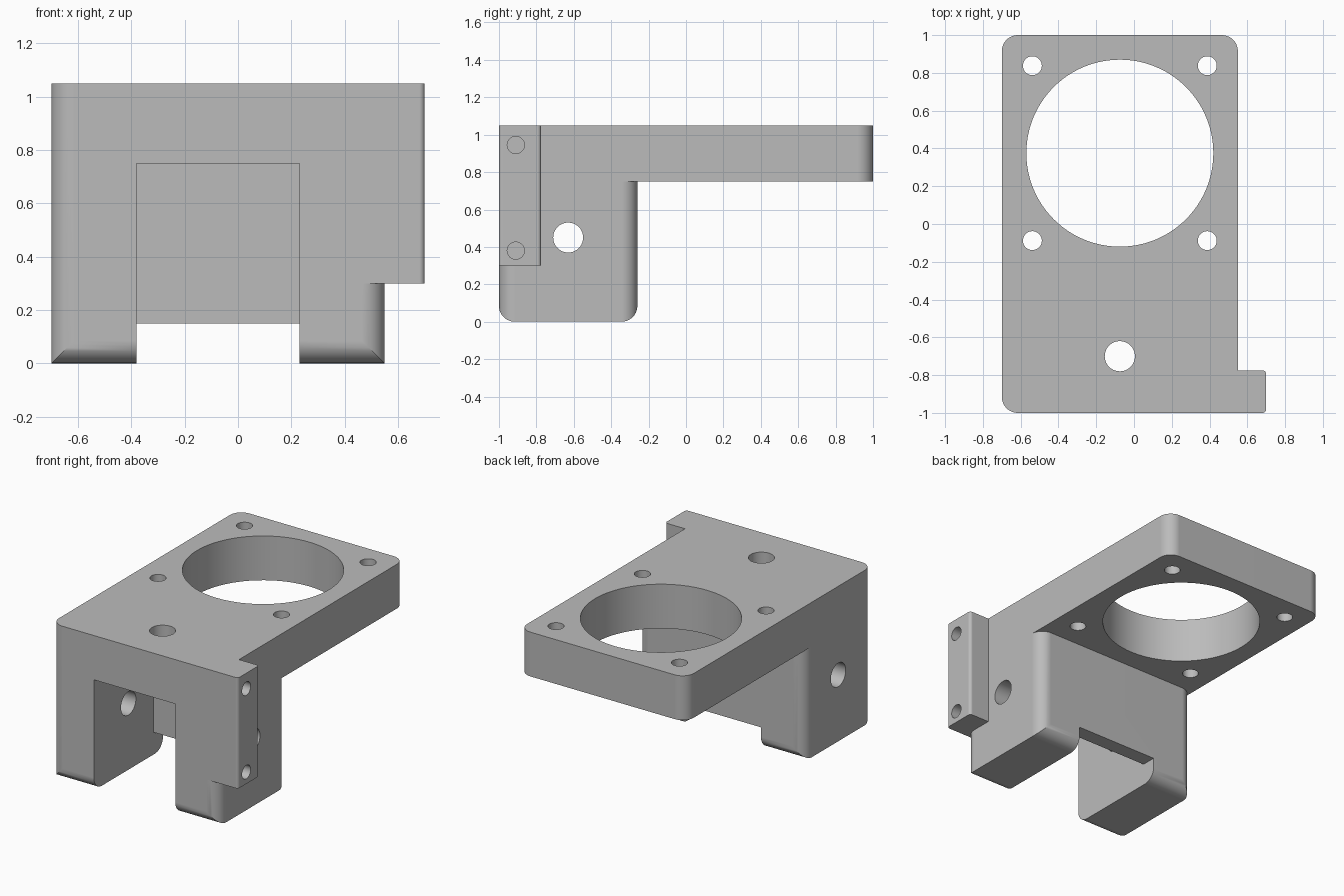
import bpy, bmesh, math
from mathutils import Vector

cube = bpy.data.objects.get("Cube")
if cube:
    bpy.data.objects.remove(cube, do_unlink=True)

grey = bpy.data.materials.new("plain_grey")
grey.use_nodes = True
colour = (0.5, 0.5, 0.5, 1)
grey.diffuse_color = colour
grey.node_tree.nodes["Principled BSDF"].inputs["Base Color"].default_value = colour


def prism(name, outline, w0, w1, axis="z"):
    """Extrude a 2D outline along z, or along x (outline then lies in y, z)."""
    place = (lambda u, v, w: (u, v, w)) if axis == "z" else (lambda u, v, w: (w, u, v))
    bm = bmesh.new()
    face = bm.faces.new([bm.verts.new(place(u, v, w0)) for u, v in outline])
    top = bmesh.ops.extrude_face_region(bm, geom=[face])["geom"]
    moved = [g for g in top if isinstance(g, bmesh.types.BMVert)]
    bmesh.ops.translate(bm, verts=moved, vec=Vector(place(0, 0, w1 - w0)))
    bmesh.ops.recalc_face_normals(bm, faces=bm.faces)
    mesh = bpy.data.meshes.new(name)
    bm.to_mesh(mesh)
    bm.free()
    mesh.materials.append(grey)
    obj = bpy.data.objects.new(name, mesh)
    bpy.context.collection.objects.link(obj)
    return obj


def rounded(u0, u1, v0, v1, radii, steps=10):
    """Rectangle outline; radii go lower left, lower right, upper right, upper left."""
    corners = [(u0, v0, 1, 1), (u1, v0, -1, 1), (u1, v1, -1, -1), (u0, v1, 1, -1)]
    points = []
    for i, ((u, v, su, sv), r) in enumerate(zip(corners, radii)):
        if r == 0:
            points.append((u, v))
            continue
        for k in range(steps + 1):
            a = math.pi * (1 + i / 2 + k / steps / 2)
            points.append((u + su * r + r * math.cos(a), v + sv * r + r * math.sin(a)))
    return points


def circle(u, v, r, n=64):
    return [(u + r * math.cos(math.tau * k / n), v + r * math.sin(math.tau * k / n))
            for k in range(n)]


def combine(target, other, operation):
    mod = target.modifiers.new("combine", "BOOLEAN")
    mod.operation, mod.solver, mod.object = operation, "EXACT", other
    bpy.ops.object.select_all(action="DESELECT")
    bpy.context.view_layer.objects.active = target
    target.select_set(True)
    bpy.ops.object.modifier_apply(modifier=mod.name)
    bpy.data.objects.remove(other, do_unlink=True)


LEFT, RIGHT, FRONT, BACK = -0.7, 0.55, -1.0, 1.0
BLOCK_BACK, UNDER, TOP, R = -0.26, 0.75, 1.05, 0.085
CX, CY = (LEFT + RIGHT) / 2, 0.375

# Lower block: rounded in plan and along its bottom edges
block = prism("block", rounded(LEFT, RIGHT, FRONT, BLOCK_BACK, [R] * 4), 0, UNDER)
side = prism("side", rounded(FRONT, BLOCK_BACK, 0, 1, [R, R, 0, 0]), -1, 1, "x")
combine(block, side, "INTERSECT")

# Channel between the legs, leaving a thin rear wall
square = [0] * 4
combine(block, prism("channel", rounded(-0.38, 0.23, -1.2, -0.36, square), -0.2, 0.9), "DIFFERENCE")
combine(block, prism("gap", rounded(-0.38, 0.23, -1.2, 0, square), -0.2, 0.15), "DIFFERENCE")

# Top plate and side tab
bracket = prism("mounting_bracket", rounded(LEFT, RIGHT, FRONT, BACK, [R] * 4), UNDER, TOP)
combine(bracket, block, "UNION")
tab = prism("tab", rounded(0.44, 0.7, FRONT, -0.775, [0, 0.02, 0.02, 0]), 0.3, TOP)
combine(bracket, tab, "UNION")

# Large opening, four screw holes and the front hole in the plate
plate_holes = [(CX, CY, 0.495), (CX, -0.7, 0.08)]
plate_holes += [(CX + sx * 0.463, CY + sy * 0.463, 0.05) for sx in (-1, 1) for sy in (-1, 1)]
for x, y, r in plate_holes:
    n = 96 if r > 0.2 else 40
    combine(bracket, prism("hole", circle(x, y, r, n), 0.6, 1.2), "DIFFERENCE")

# Cross hole through both legs and two blind holes in the tab
combine(bracket, prism("hole", circle(-0.63, 0.45, 0.08, 40), -1, 1, "x"), "DIFFERENCE")
for z in (0.38, 0.945):
    combine(bracket, prism("hole", circle(-0.91, z, 0.046, 32), 0.38, 1, "x"), "DIFFERENCE")

# Tidy coplanar faces and shade
bm = bmesh.new()
bm.from_mesh(bracket.data)
bmesh.ops.remove_doubles(bm, verts=bm.verts, dist=0.0001)
bmesh.ops.dissolve_limit(bm, angle_limit=math.radians(0.5), verts=bm.verts, edges=bm.edges)
bm.to_mesh(bracket.data)
bm.free()
bpy.ops.object.select_all(action="DESELECT")
bpy.context.view_layer.objects.active = bracket
bracket.select_set(True)
bpy.ops.object.shade_smooth_by_angle(angle=math.radians(30))
weighted = bracket.modifiers.new("weighted_normals", "WEIGHTED_NORMAL")
weighted.keep_sharp = True
